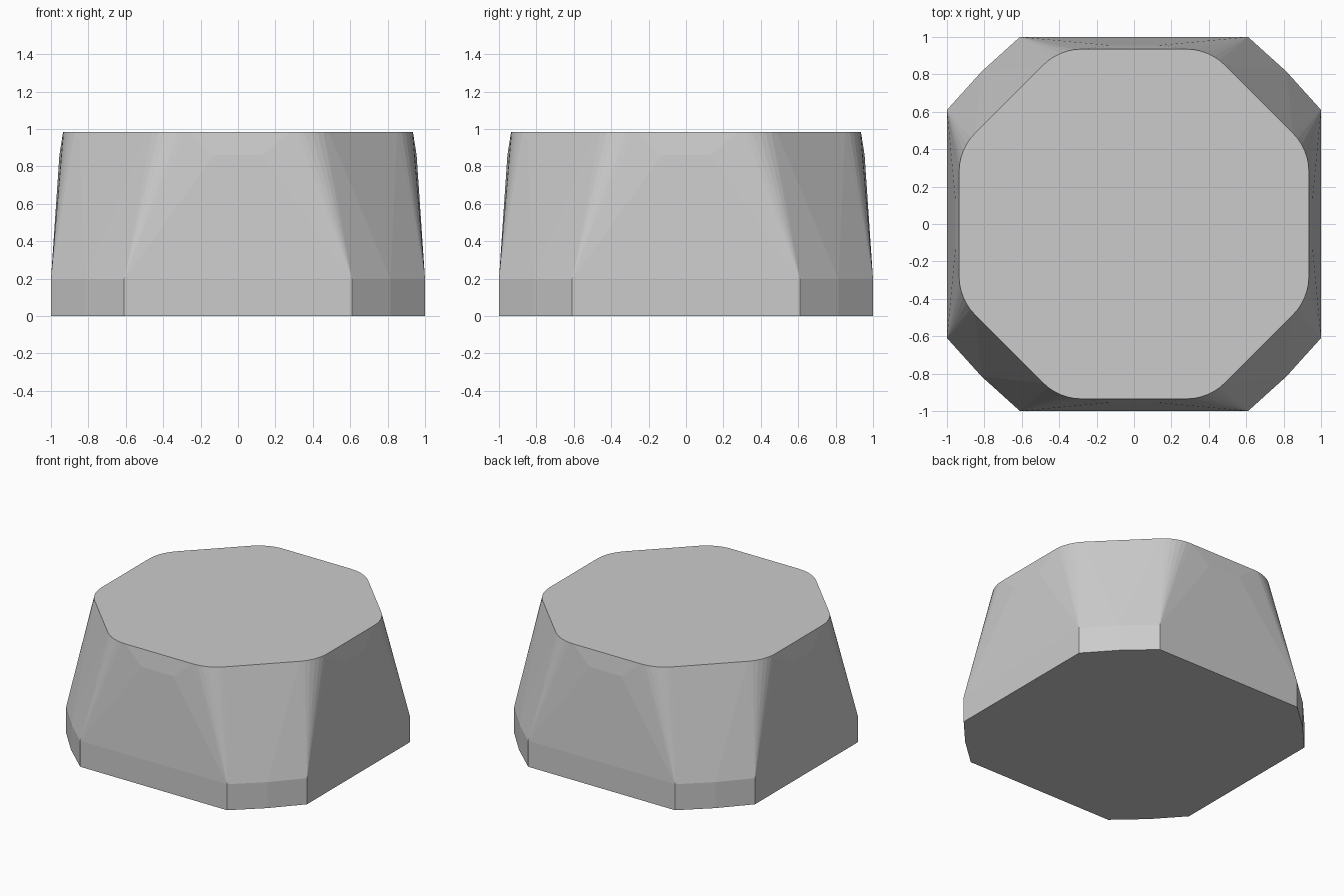
import bpy, bmesh
from math import sin, cos, radians

if "Cube" in bpy.data.objects:
    bpy.data.objects.remove(bpy.data.objects["Cube"])

R = 0.29                 # rounding radius of the top outline
CX, CY = 0.28, 0.645     # centre of one rounded corner

# One eighth of the outline, mirrored into all octants
eighth = [(0.61, 1.0, 0.0), (0.61, 1.0, 0.195),          # straight skirt corner
          (0.815, 0.815, 0.0), (0.815, 0.815, 0.195),    # slight bulge of the diagonal side
          (0.13, 0.955, 0.86)]                           # soft shoulder below the top
for i in range(7):                                       # rounded corner of the flat top
    a = radians(90 - 45 * i / 6)
    eighth.append((CX + R * cos(a), CY + R * sin(a), 0.985))

points = set()
for x, y, z in eighth:
    for sx in (1, -1):
        for sy in (1, -1):
            points.add((sx * x, sy * y, z))
            points.add((sx * y, sy * x, z))

# Solid tapered cap wrapped around the outlines
bm = bmesh.new()
for p in sorted(points):
    bm.verts.new(p)
bmesh.ops.convex_hull(bm, input=bm.verts[:])
bmesh.ops.dissolve_limit(bm, angle_limit=radians(0.3), verts=bm.verts[:], edges=bm.edges[:])
bmesh.ops.recalc_face_normals(bm, faces=bm.faces[:])
mesh = bpy.data.meshes.new("tapered_cap")
bm.to_mesh(mesh)
bm.free()
cap = bpy.data.objects.new("tapered_cap", mesh)
bpy.context.collection.objects.link(cap)
